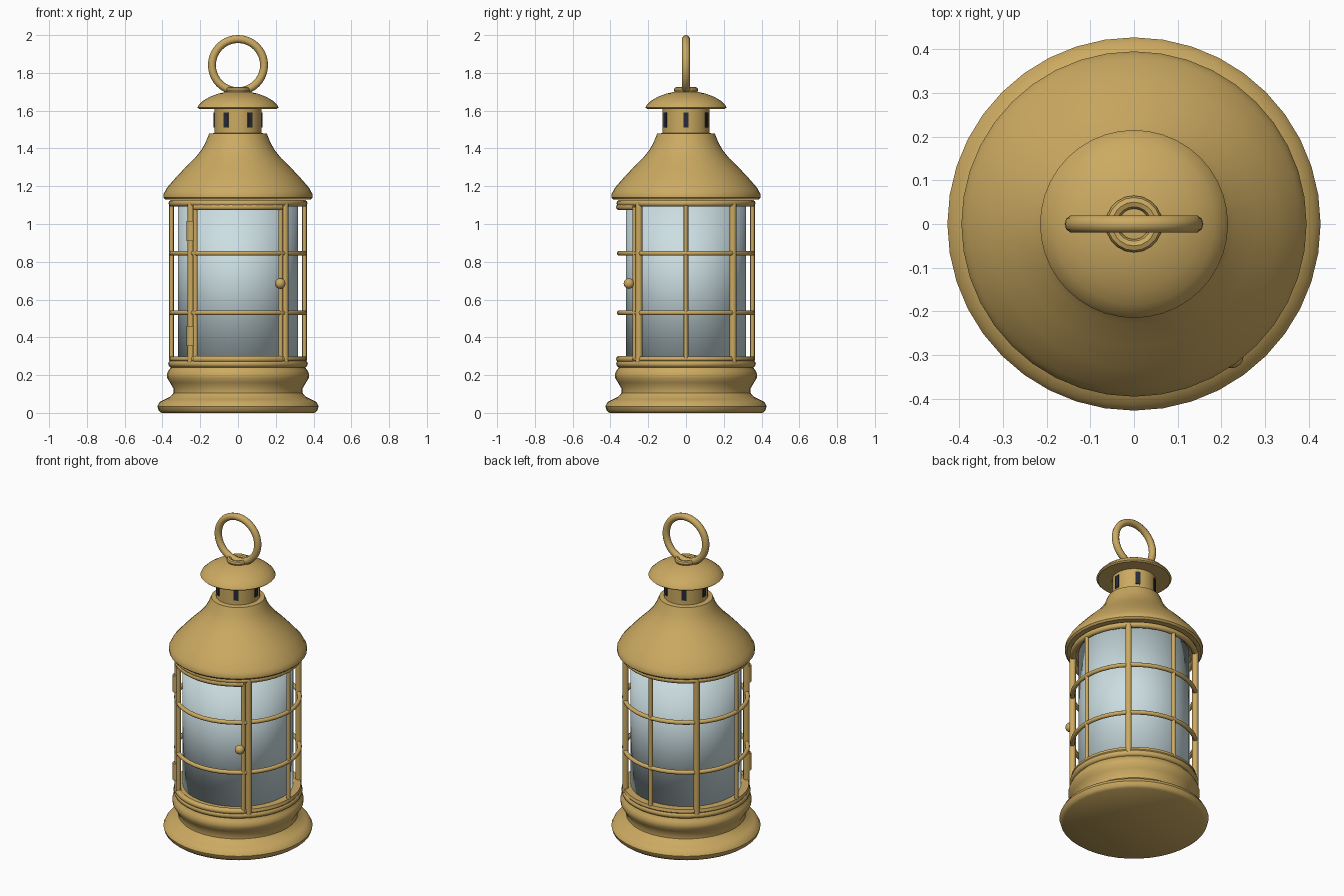
import bpy, bmesh, math
from math import sin, cos, pi, radians

if "Cube" in bpy.data.objects:
    bpy.data.objects.remove(bpy.data.objects["Cube"])


def material(name, rgb):
    m = bpy.data.materials.new(name)
    m.diffuse_color = (*rgb, 1)
    m.use_nodes = True
    m.node_tree.nodes["Principled BSDF"].inputs["Base Color"].default_value = m.diffuse_color
    return m


BRASS = material("aged brass", (0.60, 0.40, 0.12))
GLASS = material("pale glass", (0.60, 0.73, 0.76))
DARK = material("dark vent", (0.02, 0.024, 0.035))


def finish(bm, name, mat, angle=40):
    bmesh.ops.recalc_face_normals(bm, faces=bm.faces)
    me = bpy.data.meshes.new(name)
    bm.to_mesh(me)
    bm.free()
    me.materials.append(mat)
    me.shade_smooth()
    me.set_sharp_from_angle(angle=radians(angle))
    ob = bpy.data.objects.new(name, me)
    bpy.context.collection.objects.link(ob)
    return ob


def lathe(name, profile, mat=BRASS, segs=40, closed=False, arc=None, angle=40):
    """Turn (radius, z) points round z; arc = (start, end) degrees for a part turn."""
    bm = bmesh.new()
    a0, a1 = (radians(a) for a in (arc or (0, 360)))
    rows = []
    for i in range(segs + 1):
        a = a0 + (a1 - a0) * i / segs
        rows.append([bm.verts.new((r * cos(a), r * sin(a), z)) for r, z in profile])
    n = len(profile)
    for p, q in zip(rows, rows[1:]):
        for j in range(n if closed else n - 1):
            k = (j + 1) % n
            bm.faces.new((p[j], p[k], q[k], q[j]))
    if arc and closed:
        bm.faces.new(rows[0])
        bm.faces.new(rows[-1])
    bmesh.ops.remove_doubles(bm, verts=bm.verts, dist=1e-5)
    return finish(bm, name, mat, angle)


def ring(name, R, r, z, segs=40, sides=10, arc=None):
    prof = [(R + r * cos(2 * pi * i / sides), z + r * sin(2 * pi * i / sides))
            for i in range(sides)]
    return lathe(name, prof, segs=segs, closed=True, arc=arc)


def post(name, deg, R, r, z0, z1):
    ob = lathe(name, [(0, z0), (r, z0), (r, z1), (0, z1)], segs=12)
    ob.location = (R * cos(radians(deg)), R * sin(radians(deg)), 0)
    return ob


# Base and floor
lathe("base", [(0, 0), (0.405, 0), (0.42, 0.012), (0.427, 0.035), (0.415, 0.058),
               (0.39, 0.07), (0.36, 0.085), (0.342, 0.105), (0.342, 0.13),
               (0.36, 0.16), (0.375, 0.185), (0.376, 0.205), (0.368, 0.225),
               (0.352, 0.245), (0.352, 0.275), (0, 0.275)])
ring("base_rim", 0.35, 0.02, 0.26)
lathe("glass_seat", [(0.30, 0.27), (0.36, 0.27), (0.365, 0.28), (0.36, 0.298), (0.30, 0.298)])

# Glass cylinder, smooth all over
lathe("glass", [(0, 0.28), (0.317, 0.28), (0.317, 1.12), (0, 1.12)], GLASS, angle=180)

# Cage
for i, d in enumerate((45, 135, 225, 315)):
    post(f"corner_post_{i}", d, 0.352, 0.018, 0.265, 1.115)
for i, d in enumerate((0, 90, 180)):
    post(f"thin_bar_{i}", d, 0.352, 0.012, 0.28, 1.11)
for i, z in enumerate((0.53, 0.845)):
    ring(f"guard_ring_{i}", 0.353, 0.013, z)
ring("top_rim", 0.35, 0.018, 1.11)

# Door on the front
for n, z in (("bottom", 0.285), ("top", 1.09)):
    ring(f"door_{n}_rail", 0.352, 0.018, z, segs=12, arc=(230, 310))
for n, d in (("left", 230), ("right", 310)):
    post(f"door_{n}_stile", d, 0.352, 0.013, 0.285, 1.09)
for i, z in enumerate((0.355, 0.91)):
    post(f"hinge_{i}", 226, 0.357, 0.024, z, z + 0.105)
bm = bmesh.new()
bmesh.ops.create_uvsphere(bm, u_segments=16, v_segments=10, radius=0.028)
knob = finish(bm, "door_knob", BRASS)
knob.location = (0.223, -0.302, 0.685)

# Roof
lathe("roof", [(0, 1.13), (0.385, 1.13), (0.395, 1.14), (0.395, 1.158), (0.387, 1.172),
               (0.378, 1.19), (0.33, 1.245), (0.28, 1.298), (0.23, 1.347), (0.195, 1.39),
               (0.172, 1.43), (0.153, 1.478), (0.12, 1.482)])
lathe("chimney", [(0.125, 1.46), (0.125, 1.63)], segs=32)

# Chimney vents
for i in range(6):
    a = i * pi / 3
    bm = bmesh.new()
    bmesh.ops.create_cube(bm, size=1)
    bmesh.ops.scale(bm, vec=(0.009, 0.028, 0.08), verts=bm.verts)
    vent = finish(bm, f"vent_{i}", DARK)
    vent.location = (0.1245 * cos(a), 0.1245 * sin(a), 1.55)
    vent.rotation_euler.z = a

# Cap and carrying ring
lathe("cap", [(0, 1.612), (0.207, 1.61), (0.215, 1.617), (0.208, 1.63), (0.185, 1.652),
              (0.15, 1.673), (0.105, 1.69), (0.06, 1.70), (0, 1.705)])
ring("ring_mount", 0.05, 0.015, 1.71, segs=20, sides=8)
handle = ring("carrying_ring", 0.138, 0.021, 0)
handle.rotation_euler.x = pi / 2
handle.location.z = 1.841
